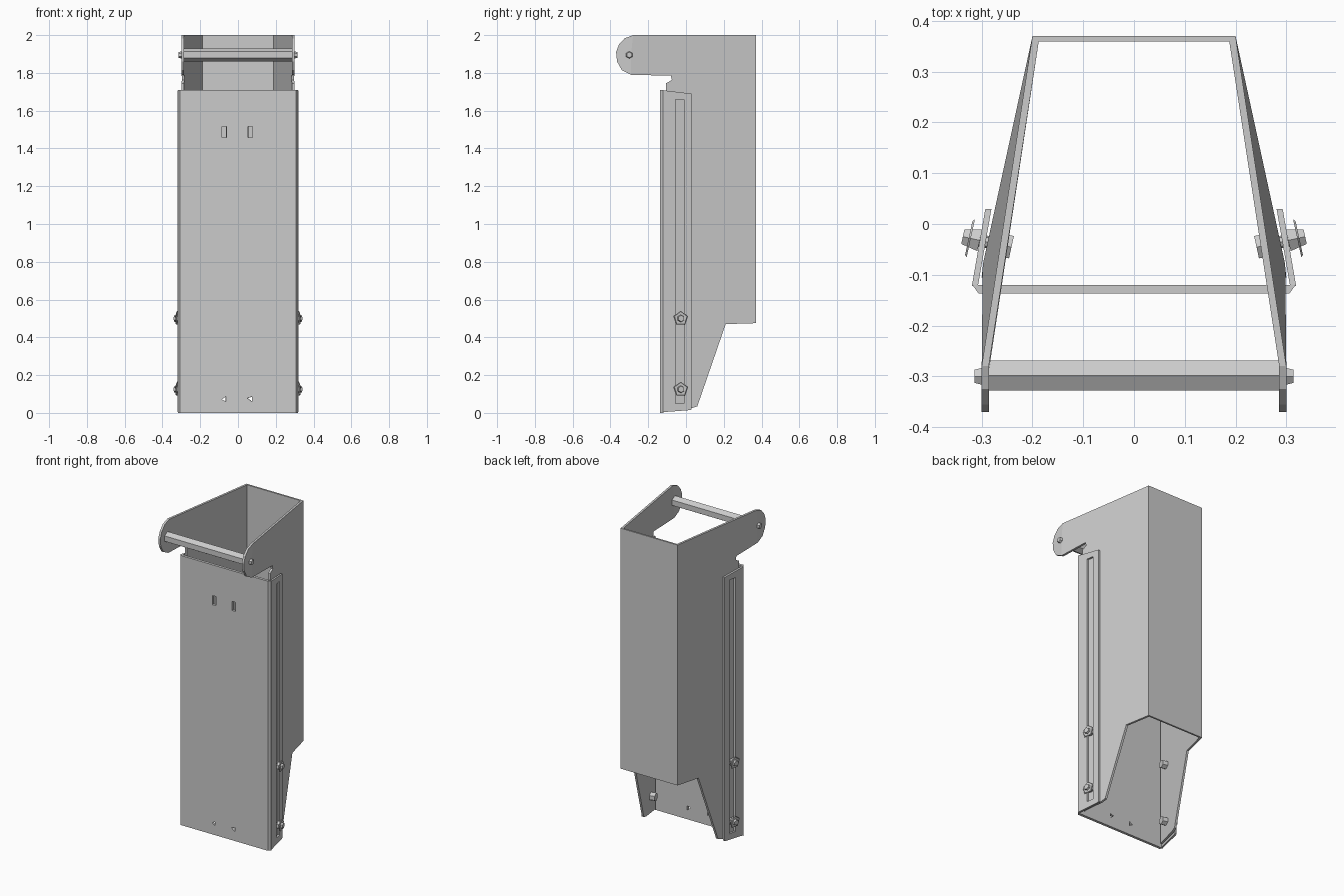
import bpy, bmesh, math
from mathutils import Vector

if "Cube" in bpy.data.objects:
    bpy.data.objects.remove(bpy.data.objects["Cube"])

steel = bpy.data.materials.new("grey steel")
steel.use_nodes = True
GREY = (0.6, 0.6, 0.6, 1)
steel.diffuse_color = GREY
steel.node_tree.nodes["Principled BSDF"].inputs["Base Color"].default_value = GREY


def finish(bm, name):
    bmesh.ops.recalc_face_normals(bm, faces=bm.faces)
    me = bpy.data.meshes.new(name)
    bm.to_mesh(me)
    bm.free()
    me.materials.append(steel)
    ob = bpy.data.objects.new(name, me)
    bpy.context.collection.objects.link(ob)
    return ob


def rect(u0, u1, v0, v1):
    return [(u0, v0), (u1, v0), (u1, v1), (u0, v1)]


def sheet(name, loops, place, fold=None):
    """Flat plate with holes (first loop is the outline), folded into place.
    place(u, v, w) gives the position; w is 0 outside and 1 inside."""
    bm = bmesh.new()
    edges = []
    for loop in loops:
        vs = [bm.verts.new((u, v, 0)) for u, v in loop]
        edges += [bm.edges.new((vs[i - 1], vs[i])) for i in range(len(vs))]
    bmesh.ops.triangle_fill(bm, edges=edges, use_beauty=True, normal=(0, 0, 1))
    ext = bmesh.ops.extrude_face_region(bm, geom=bm.faces[:], use_keep_orig=True)
    for g in ext["geom"]:
        if isinstance(g, bmesh.types.BMVert):
            g.co.z = 1
    if fold is not None:
        bmesh.ops.bisect_plane(bm, geom=bm.verts[:] + bm.edges[:] + bm.faces[:],
                               plane_co=(fold, 0, 0), plane_no=(1, 0, 0))
    bmesh.ops.dissolve_limit(bm, angle_limit=0.01, verts=bm.verts, edges=bm.edges)
    for v in bm.verts:
        v.co = place(*v.co)
    return finish(bm, name)


def rod(name, a, b, r0, r1, sides):
    """Prism or frustum between two points."""
    a, b = Vector(a), Vector(b)
    bm = bmesh.new()
    bmesh.ops.create_cone(bm, cap_ends=True, segments=sides, radius1=r0, radius2=r1,
                          depth=(b - a).length)
    ob = finish(bm, name)
    ob.location = (a + b) / 2
    ob.rotation_mode = 'QUATERNION'
    ob.rotation_quaternion = (b - a).to_track_quat('Z', 'Y')
    return ob


FOLD = -0.09

# Side wall outline with the rounded ear, as (y, z)
WALL = [(0.37, 2.0), (-0.28, 2.0), (-0.325, 1.983), (-0.355, 1.95), (-0.37, 1.91),
        (-0.365, 1.86), (-0.34, 1.815), (-0.29, 1.79), (-0.08, 1.785), (-0.075, 1.762),
        (-0.105, 1.745), (-0.105, 0.015), (0.03, 0.025), (0.06, 0.035),
        (0.21, 0.47), (0.37, 0.475)]
EYE = [(-0.30 + 0.014 * math.cos(k * math.pi / 4), 1.895 + 0.014 * math.sin(k * math.pi / 4))
       for k in range(8)]


def wall_x(y):
    return 0.30 if y <= FOLD else 0.30 - 0.10 * (y - FOLD) / (0.37 - FOLD)


def flange_x(y):
    return 0.319 - 0.175 * (y + 0.12)


for s, side in ((1, "left"), (-1, "right")):
    # Channel wall with ear
    sheet(side + "_wall", [WALL, EYE],
          lambda y, z, w: (s * (wall_x(y) - 0.014 * w), y, z), FOLD)

    # Slotted flange of the front cover
    outline = [(-0.122, 0.004), (0.025, 0.015), (0.03, 0.02), (0.03, 1.69), (-0.122, 1.708)]
    sheet(side + "_cover_flange", [outline, rect(-0.055, -0.01, 0.05, 1.66)],
          lambda y, z, w: (s * (flange_x(y) - 0.012 * w), y, z))

    # Clamping bolts, square to the slanted wall
    n = Vector((0.977 * s, 0.212, 0))
    for i, z in enumerate((0.5, 0.125)):
        p = Vector((0.30 * s, -0.033, z))
        tag = "%s_%d" % (side, i + 1)
        rod("bolt_shank_" + tag, p - n * 0.04, p + n * 0.03, 0.012, 0.012, 8)
        rod("bolt_head_" + tag, p - n * 0.06, p - n * 0.024, 0.026, 0.026, 6)
        rod("washer_" + tag, p + n * 0.022, p + n * 0.026, 0.04, 0.036, 5)
        rod("nut_" + tag, p + n * 0.004, p + n * 0.038, 0.025, 0.017, 6)

    # Handle end screw
    rod("handle_screw_" + side, (0.28 * s, -0.30, 1.895), (0.314 * s, -0.30, 1.895),
        0.025, 0.015, 6)

# Back wall of the channel
sheet("back_wall", [rect(-0.2, 0.2, 0.475, 2.0)],
      lambda x, z, w: (x * (1 - 0.04 * w), 0.37 - 0.011 * w, z))

# Front cover with two hook slots and two small drain holes
sheet("front_cover",
      [rect(-0.306, 0.306, 0.0, 1.71),
       rect(-0.084, -0.06, 1.457, 1.515), rect(0.053, 0.078, 1.457, 1.515),
       [(-0.086, 0.072), (-0.064, 0.06), (-0.064, 0.086)],
       [(0.05, 0.078), (0.074, 0.058), (0.074, 0.086)]],
      lambda x, z, w: (x * (1 + 0.04 * w), -0.137 + 0.017 * w, z))

# Carrying bar between the ears
rod("handle_bar", (-0.286, -0.298, 1.895), (0.286, -0.298, 1.895), 0.034, 0.034, 6)
